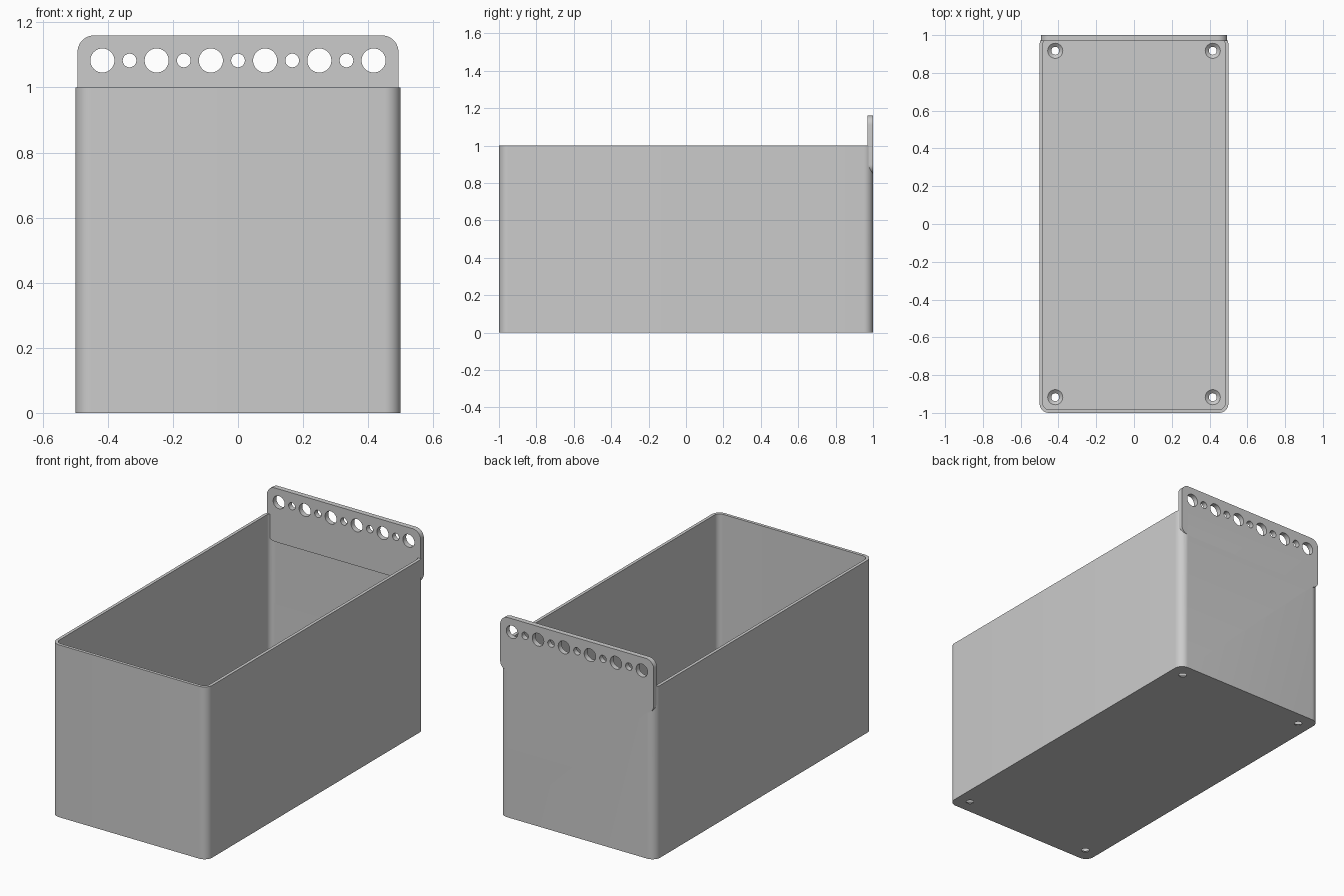
import bpy, bmesh, math
from mathutils import Matrix, Vector

if "Cube" in bpy.data.objects:
    bpy.data.objects.remove(bpy.data.objects["Cube"], do_unlink=True)

WALL, FLOOR, RADIUS = 0.018, 0.02, 0.05

grey = bpy.data.materials.new("plain_grey")
grey.use_nodes = True
GREY = (0.6, 0.6, 0.6, 1)
grey.diffuse_color = GREY
grey.node_tree.nodes["Principled BSDF"].inputs["Base Color"].default_value = GREY


def rounded_slab(name, width, height, radius, depth, place):
    """Rounded rectangle centred on the origin, extruded along local z."""
    bm = bmesh.new()
    verts, steps = [], 10
    for quarter, (sx, sy) in enumerate(((1, 1), (-1, 1), (-1, -1), (1, -1))):
        for i in range(steps + 1):
            a = math.pi / 2 * (quarter + i / steps)
            verts.append(bm.verts.new((sx * (width / 2 - radius) + radius * math.cos(a),
                                       sy * (height / 2 - radius) + radius * math.sin(a), 0)))
    face = bm.faces.new(verts)
    top = bmesh.ops.extrude_face_region(bm, geom=[face])["geom"]
    bmesh.ops.translate(bm, vec=(0, 0, depth),
                        verts=[v for v in top if isinstance(v, bmesh.types.BMVert)])
    bmesh.ops.recalc_face_normals(bm, faces=bm.faces)
    bm.transform(place)
    return to_object(name, bm)


def to_object(name, bm):
    mesh = bpy.data.meshes.new(name)
    bm.to_mesh(mesh)
    bm.free()
    mesh.materials.append(grey)
    obj = bpy.data.objects.new(name, mesh)
    bpy.context.scene.collection.objects.link(obj)
    return obj


def cone(bm, place, r1, r2, depth):
    bmesh.ops.create_cone(bm, cap_ends=True, segments=40, radius1=r1, radius2=r2,
                          depth=depth, matrix=place)


def boolean(target, other, operation):
    """Apply a boolean and remove the helper."""
    mod = target.modifiers.new(operation, "BOOLEAN")
    mod.operation, mod.object, mod.solver = operation, other, "EXACT"
    bpy.context.view_layer.objects.active = target
    bpy.ops.object.modifier_apply(modifier=mod.name)
    bpy.data.objects.remove(other, do_unlink=True)


# Open bin with thin walls
bin_body = rounded_slab("storage_bin", 1, 2, RADIUS, 1, Matrix())
cavity = rounded_slab("cavity", 1 - 2 * WALL, 2 - 2 * WALL, RADIUS - WALL, 1.2,
                      Matrix.Translation((0, 0, FLOOR)))
boolean(bin_body, cavity, "DIFFERENCE")

# Hanging plate merged into the back wall
upright = Matrix.Rotation(math.pi / 2, 4, "X")
plate = rounded_slab("hanging_plate", 0.986, 0.312, RADIUS, 0.03,
                     Matrix.Translation((0, 1, 1.004)) @ upright)
boolean(bin_body, plate, "UNION")

# Row of alternating large and small hanging holes
bm = bmesh.new()
for i in range(-5, 6):
    r = 0.037 if i % 2 else 0.021
    cone(bm, Matrix.Translation((i / 12, 0.985, 1.083)) @ upright, r, r, 0.2)
boolean(bin_body, to_object("hanging_holes", bm), "DIFFERENCE")

# Countersunk screw holes in the floor: straight bores, then cones
for name, r1, r2, z, depth in (("screw_bores", 0.021, 0.021, 0, 0.1),
                               ("countersinks", 0.021, 0.0435, 0.0135, 0.019)):
    bm = bmesh.new()
    for x in (-0.417, 0.417):
        for y in (-0.917, 0.917):
            cone(bm, Matrix.Translation((x, y, z)), r1, r2, depth)
    boolean(bin_body, to_object(name, bm), "DIFFERENCE")

# Smooth corners, crisp edges
bpy.ops.object.select_all(action="DESELECT")
bin_body.select_set(True)
bpy.context.view_layer.objects.active = bin_body
bpy.ops.object.shade_smooth_by_angle(angle=math.radians(30))
